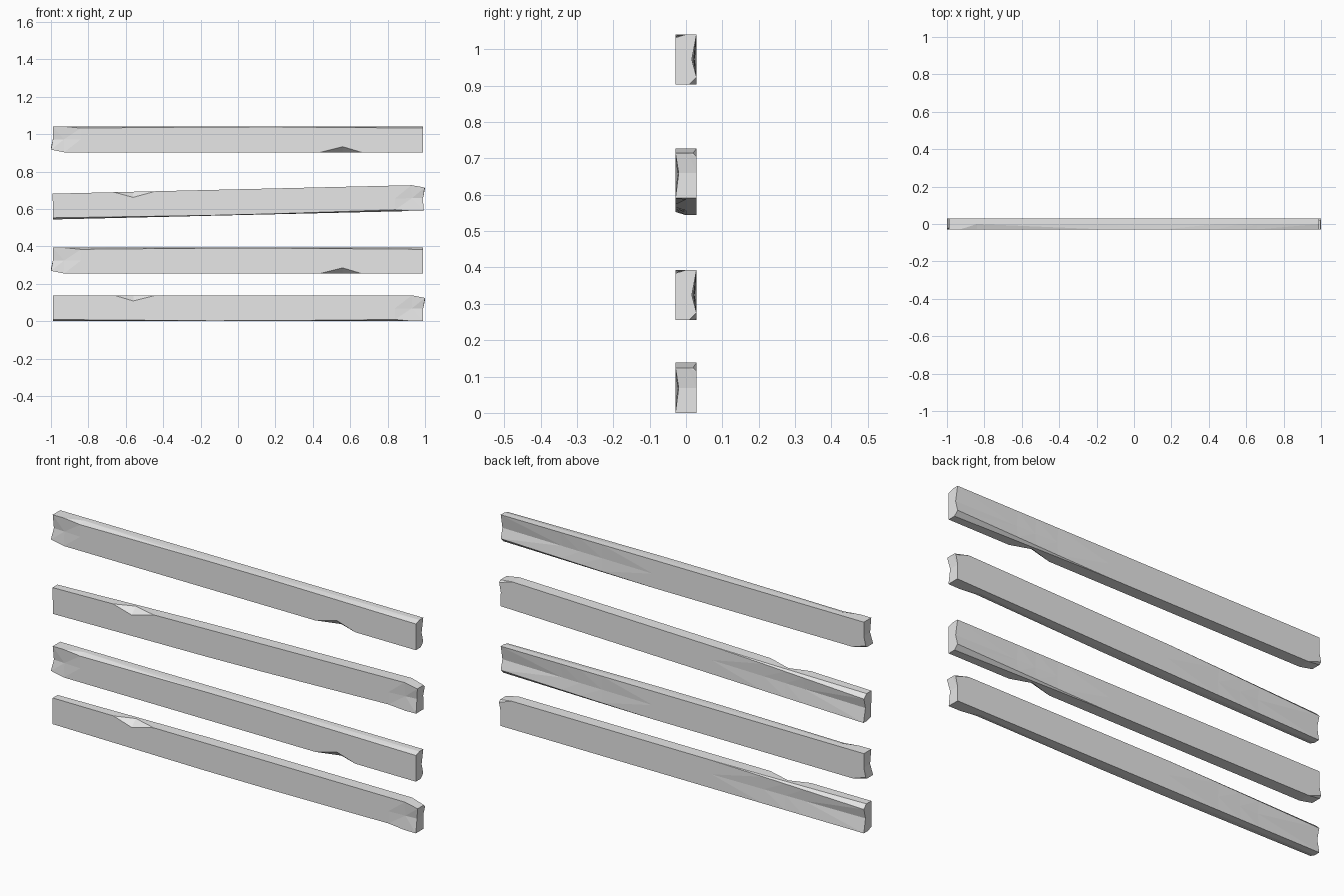
import bpy, bmesh, math

cube = bpy.data.objects.get("Cube")
if cube:
    bpy.data.objects.remove(cube, do_unlink=True)

grey = bpy.data.materials.new("plain_grey")
grey.use_nodes = True
colour = (0.8, 0.8, 0.8, 1)
grey.diffuse_color = colour
grey.node_tree.nodes["Principled BSDF"].inputs["Base Color"].default_value = colour

HALF_DEPTH, HALF_HEIGHT = 0.029, 0.069


def ramp(x, start, end, amount):
    """Wear that grows from nothing at start to its full amount at end."""
    return amount * min(max((x - start) / (end - start), 0), 1)


def section(x):
    """Worn rectangular cross-section of the board at x, as a ring of points."""
    d, h = HALF_DEPTH, HALF_HEIGHT
    back_groove = ramp(x, -0.16, -1, 0.013)
    front_groove = ramp(x, 0.84, 1, 0.009)
    back_chip = ramp(x, -0.2, -1, 0.02) + ramp(x, 0.93, 1, 0.01)
    end_drop = ramp(x, 0.93, 1, 0.014)
    under_wear = ramp(x, 0.1, -1, 0.009) + ramp(x, -0.1, 0.84, 0.009) - ramp(x, 0.84, 0.93, 0.009)
    notch = 0.03 if x == -0.56 else 0
    low_x = min(max(x, -0.99), 0.99)
    high_x = max(x, -0.99)
    top = h - end_drop
    return [
        (low_x, -d, -h + under_wear),
        (low_x, 0, -h),
        (low_x, d, -h),
        (low_x, d - back_groove, 0),
        (high_x, d, top - back_chip),
        (high_x, d - back_chip, top),
        (high_x, 0.006, top),
        (high_x, -d, top - notch),
        (low_x, -d + front_groove, 0),
    ]


def make_board(name, height, angle):
    bm = bmesh.new()
    stations = (-1, -0.66, -0.56, -0.44, -0.16, 0.16, 0.84, 0.93, 1)
    rings = [[bm.verts.new(p) for p in section(x)] for x in stations]
    for a, b in zip(rings, rings[1:]):
        for i in range(len(a)):
            j = (i + 1) % len(a)
            bm.faces.new((a[i], b[i], b[j], a[j]))
    bm.faces.new(rings[0])
    bm.faces.new(rings[-1])
    bmesh.ops.remove_doubles(bm, verts=bm.verts, dist=0.0001)
    bmesh.ops.triangulate(bm, faces=bm.faces[:])
    bmesh.ops.recalc_face_normals(bm, faces=bm.faces[:])
    mesh = bpy.data.meshes.new(name)
    bm.to_mesh(mesh)
    bm.free()
    mesh.materials.append(grey)
    board = bpy.data.objects.new(name, mesh)
    board.location.z = height
    board.rotation_euler.y = math.radians(angle)
    bpy.context.collection.objects.link(board)


# Alternate boards are turned end for end; the third hangs slightly crooked
make_board("bottom_board", 0.069, 0)
make_board("lower_middle_board", 0.324, 180)
make_board("upper_middle_board", 0.636, -1.35)
make_board("top_board", 0.972, 180)
